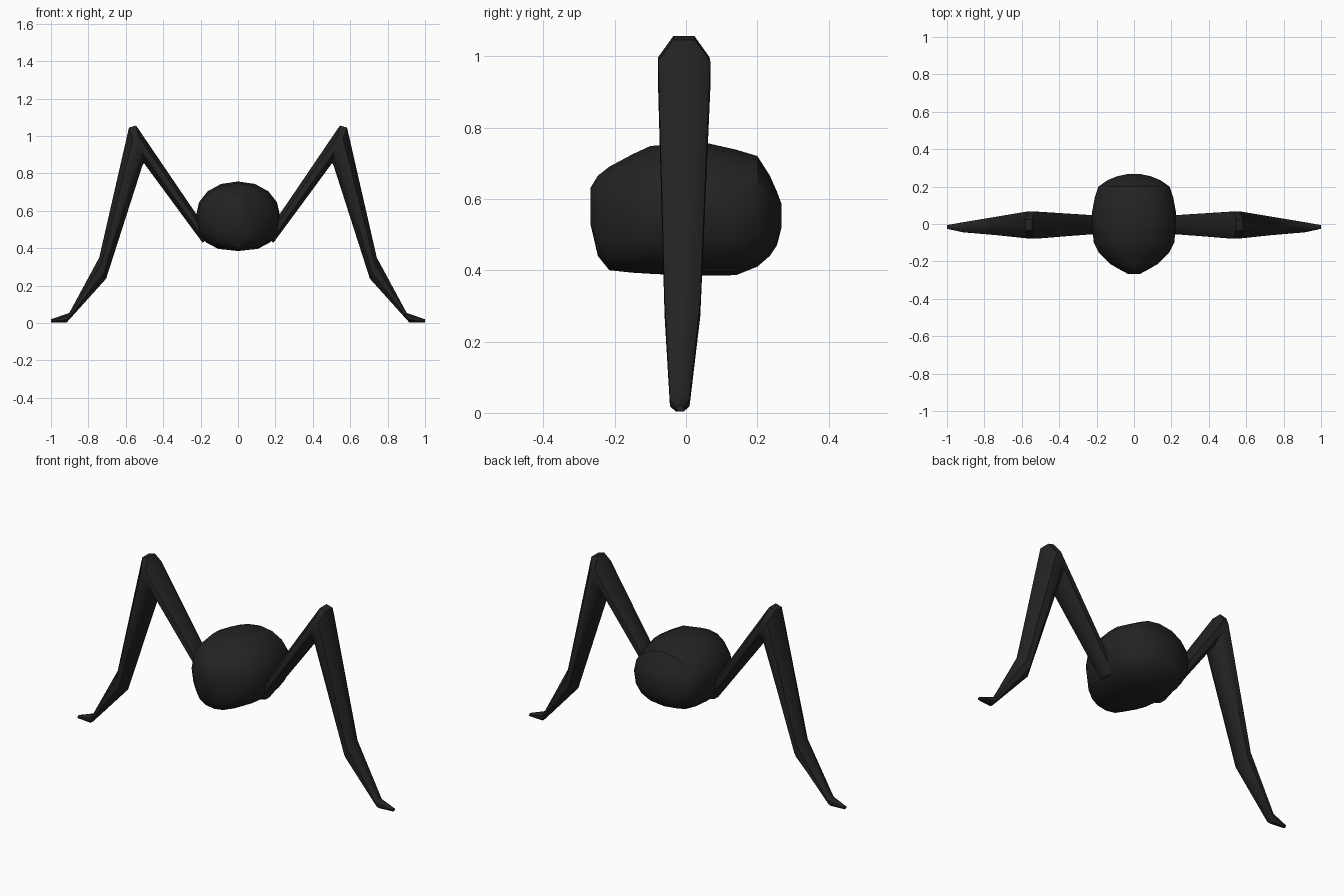
import bpy, bmesh, math

if "Cube" in bpy.data.objects:
    bpy.data.objects.remove(bpy.data.objects["Cube"])

black = bpy.data.materials.new("soft_black")
black.diffuse_color = (0.017, 0.017, 0.017, 1)
black.use_nodes = True
black.node_tree.nodes["Principled BSDF"].inputs["Base Color"].default_value = black.diffuse_color


def loft(name, rings):
    """Skin a list of equal-length closed rings and cap both ends."""
    bm = bmesh.new()
    loops = [[bm.verts.new(p) for p in ring] for ring in rings]
    n = len(loops[0])
    for a, b in zip(loops, loops[1:]):
        for i in range(n):
            j = (i + 1) % n
            bm.faces.new((a[i], a[j], b[j], b[i]))
    bm.faces.new(loops[0])
    bm.faces.new(loops[-1])
    bmesh.ops.recalc_face_normals(bm, faces=bm.faces)
    for f in bm.faces:
        f.smooth = True
    me = bpy.data.meshes.new(name)
    bm.to_mesh(me)
    bm.free()
    ob = bpy.data.objects.new(name, me)
    bpy.context.collection.objects.link(ob)
    me.materials.append(black)
    bpy.context.view_layer.objects.active = ob
    bpy.ops.object.select_all(action='DESELECT')
    ob.select_set(True)
    bpy.ops.object.shade_smooth_by_angle(angle=math.radians(40))
    return ob


def body_ring(y, w, lo, hi, n=16):
    """Rounded section, fuller below than above."""
    mid = lo + (hi - lo) * 0.5
    pts = []
    for i in range(n):
        a = 2 * math.pi * i / n
        c, s = math.cos(a), math.sin(a)
        e = 0.95 if s > 0 else 0.8
        x = math.copysign(abs(c) ** e, c) * w
        z = math.copysign(abs(s) ** e, s) * (hi - lo) / 2
        pts.append((x, y, mid + z))
    return pts


# Body: y, half width, bottom, top
body = [
    (-0.268, 0.03, 0.53, 0.63), (-0.247, 0.07, 0.44, 0.665),
    (-0.215, 0.125, 0.40, 0.69), (-0.15, 0.19, 0.393, 0.725),
    (-0.10, 0.215, 0.39, 0.748), (0, 0.225, 0.385, 0.757),
    (0.06, 0.225, 0.385, 0.756), (0.14, 0.21, 0.386, 0.738),
    (0.20, 0.19, 0.41, 0.72), (0.235, 0.14, 0.44, 0.665),
    (0.255, 0.09, 0.47, 0.62), (0.268, 0.03, 0.52, 0.585),
]
loft("body", [body_ring(*r) for r in body])


def leg_ring(side, ox, oz, ix, iz, y0, y1, n=8):
    """Octagon spanning an outer and an inner edge point."""
    k = 1 / math.cos(math.pi / n)
    pts = []
    for i in range(n):
        a = 2 * math.pi * (i + 0.5) / n
        u, v = math.cos(a) * k / 2, math.sin(a) * k / 2
        pts.append((side * ((ox + ix) / 2 + u * (ox - ix)),
                    (y0 + y1) / 2 + v * (y1 - y0),
                    (oz + iz) / 2 + u * (oz - iz)))
    return pts


# Leg: outer x z, inner x z, y range
leg = [
    (0.14, 0.46, 0.19, 0.43, -0.05, 0.043),
    (0.545, 1.056, 0.503, 0.855, -0.078, 0.066),
    (0.583, 1.045, 0.510, 0.845, -0.078, 0.068),
    (0.742, 0.35, 0.705, 0.237, -0.06, 0.04),
    (0.902, 0.054, 0.915, 0.004, -0.045, 0.01),
    (1.0, 0.02, 1.0, 0.004, -0.026, -0.006),
]
for side, name in ((1, "right_leg"), (-1, "left_leg")):
    loft(name, [leg_ring(side, *r) for r in leg])
